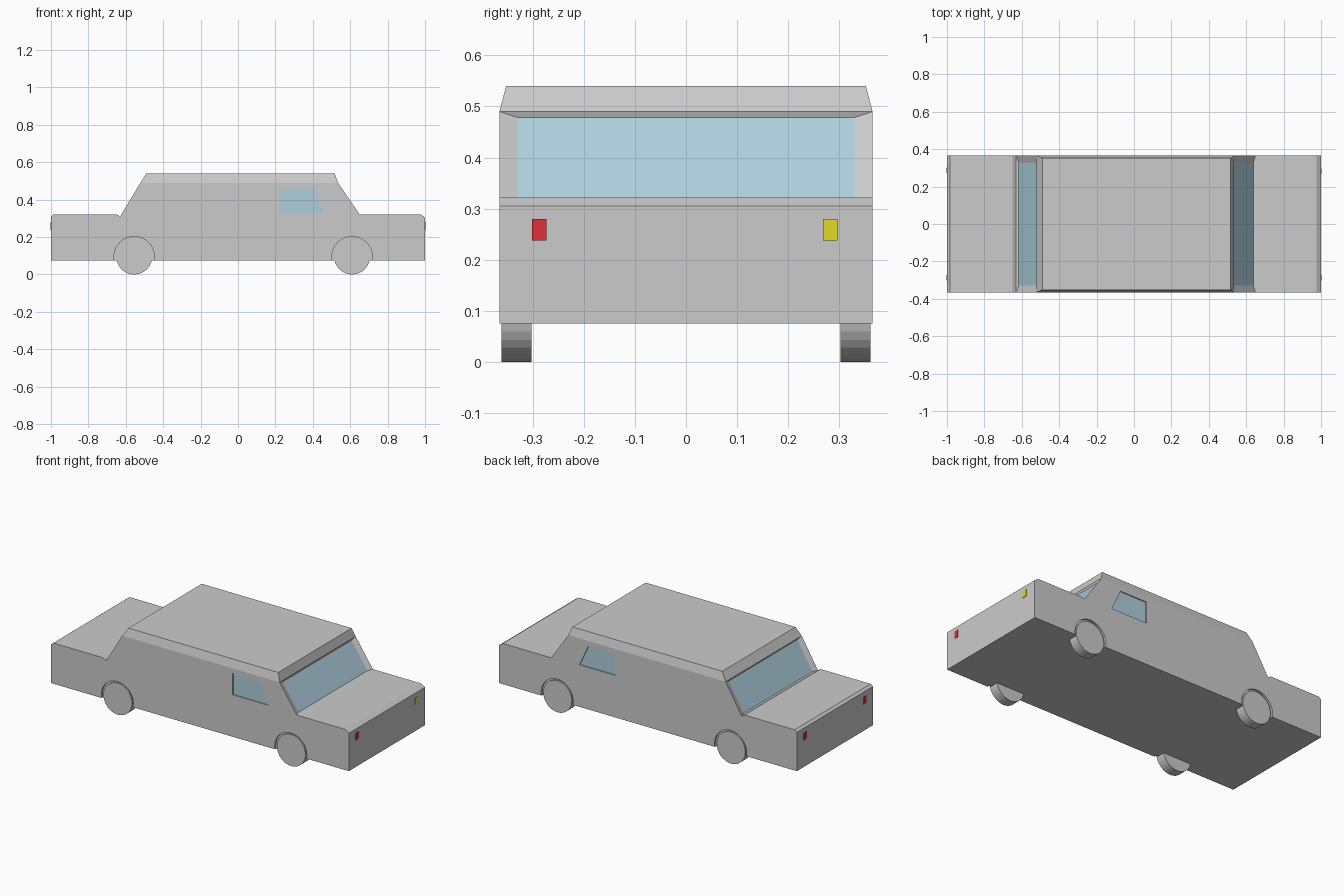
import bpy, bmesh
from math import sin, cos, tau

if "Cube" in bpy.data.objects:
    bpy.data.objects.remove(bpy.data.objects["Cube"])


def material(name, color):
    m = bpy.data.materials.new(name)
    m.diffuse_color = color
    m.use_nodes = True
    m.node_tree.nodes["Principled BSDF"].inputs["Base Color"].default_value = m.diffuse_color
    return m


GLASS = material("glass", (0.42, 0.62, 0.72, 1))
RED = material("red_lamp", (0.75, 0.03, 0.04, 1))
YELLOW = material("yellow_lamp", (0.75, 0.7, 0.02, 1))


def add_object(name, bm, mats=()):
    bmesh.ops.recalc_face_normals(bm, faces=bm.faces)
    me = bpy.data.meshes.new(name)
    bm.to_mesh(me)
    bm.free()
    for m in mats:
        me.materials.append(m)
    ob = bpy.data.objects.new(name, me)
    bpy.context.collection.objects.link(ob)
    return ob


def prism(name, outline, y0, y1, mats=()):
    """Extrude an x,z outline between two y values."""
    bm = bmesh.new()
    face = bm.faces.new([bm.verts.new((x, y0, z)) for x, z in outline])
    new = bmesh.ops.extrude_face_region(bm, geom=[face])["geom"]
    moved = [v for v in new if isinstance(v, bmesh.types.BMVert)]
    bmesh.ops.translate(bm, verts=moved, vec=(0, y1 - y0, 0))
    return add_object(name, bm, mats)


def circle(cx, cz, r, n=32):
    return [(cx + r * cos(tau * i / n), cz + r * sin(tau * i / n)) for i in range(n)]


# Body shell: one side profile, with the roof drawn in for its bevelled sides
W, ROOF_W = 0.365, 0.352
profile = [(-1, .075), (1, .075), (1, .305), (.975, .322), (.65, .322),
           (.535, .49), (.517, .54), (-.49, .54), (-.522, .49),
           (-.63, .31), (-.65, .322), (-.985, .322), (-1, .31)]
bm = bmesh.new()
sides = [[bm.verts.new((x, s * (ROOF_W if z > .5 else W), z)) for x, z in profile]
         for s in (-1, 1)]
for side in sides:
    bm.faces.new(side[:6] + side[8:])
    bm.faces.new(side[5:9])
n = len(profile)
strips = [bm.faces.new((sides[0][i], sides[0][(i + 1) % n],
                        sides[1][(i + 1) % n], sides[1][i])) for i in range(n)]
bmesh.ops.recalc_face_normals(bm, faces=bm.faces)

# Recessed front and rear screens
for screen in (strips[4], strips[8]):
    bmesh.ops.inset_region(bm, faces=[screen], thickness=.01, depth=-.01)
    screen.material_index = 1
    for v in screen.verts:
        v.co.y = .33 if v.co.y > 0 else -.33
body = add_object("body", bm, (None, GLASS))


def cut(cutter):
    cutter.hide_render = True
    cutter.hide_viewport = True
    mod = body.modifiers.new(cutter.name, 'BOOLEAN')
    mod.operation = 'DIFFERENCE'
    mod.solver = 'EXACT'
    mod.object = cutter


window = [(.22, .33), (.46, .33), (.40, .46), (.22, .46)]
for s, side in ((-1, "right"), (1, "left")):
    # Wheels in shallow arches
    for x, end in ((.61, "front"), (-.555, "rear")):
        cut(prism(f"arch_cutter_{end}_{side}", circle(x, .095, .108), s * .353, s * .4))
        prism(f"wheel_{end}_{side}", circle(x, .096, .096), s * .302, s * .361)
    # Recessed side window
    cut(prism(f"window_cutter_{side}", window, s * .357, s * .4))
    prism(f"side_window_{side}", window, s * .352, s * .359, (GLASS,))


# Lamps at both ends
def lamp(name, x, y, mat):
    outline = [(x - .004, .238), (x + .004, .238), (x + .004, .28), (x - .004, .28)]
    prism(name, outline, y - .014, y + .014, (mat,))


lamp("front_lamp_right", .999, -.287, RED)
lamp("front_lamp_left", .999, .282, YELLOW)
lamp("rear_lamp_right", -.999, -.287, RED)
lamp("rear_lamp_left", -.999, .287, RED)
